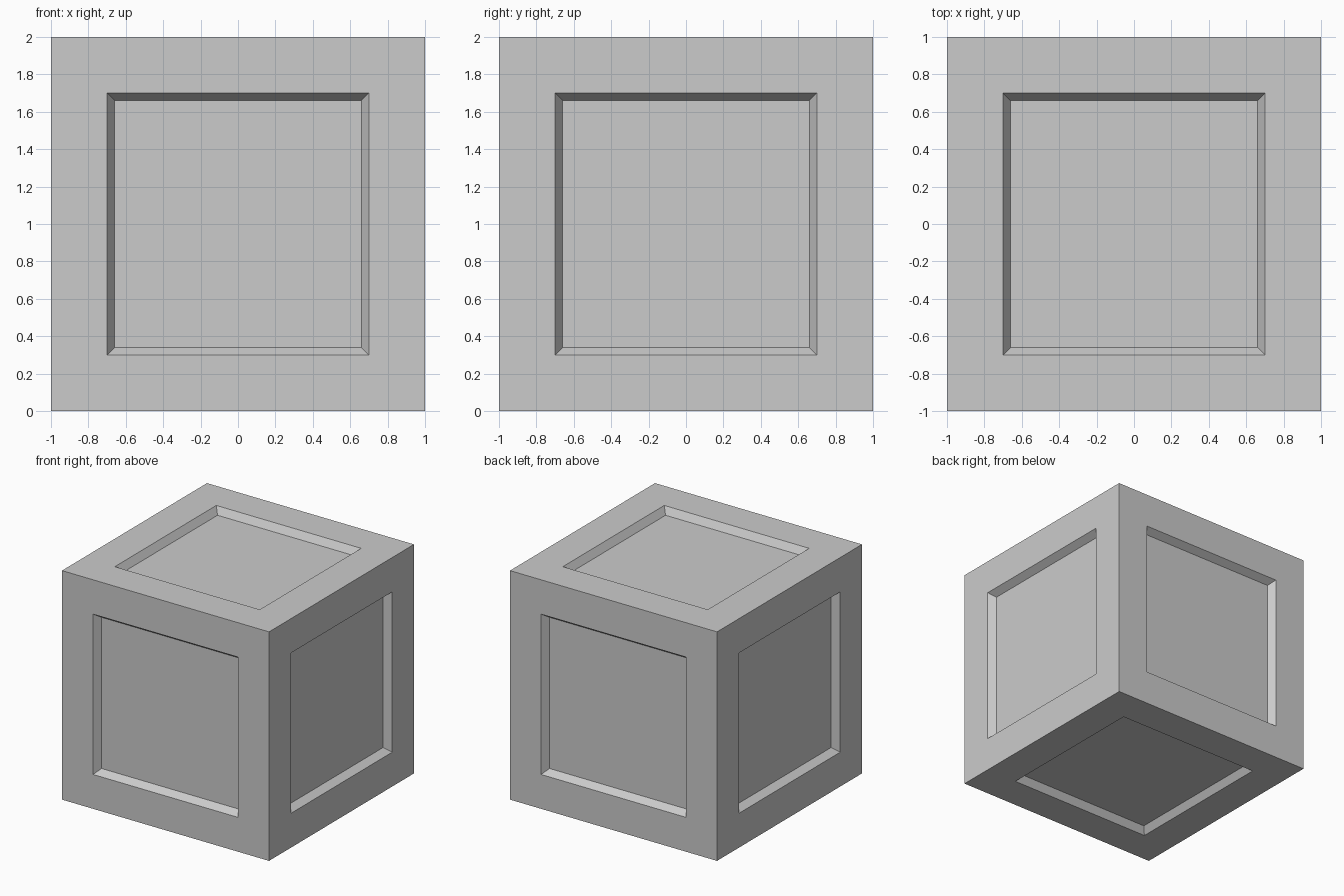
import bpy
import bmesh
from mathutils import Matrix

default_cube = bpy.data.objects.get("Cube")
if default_cube:
    bpy.data.objects.remove(default_cube, do_unlink=True)

SIZE = 2.0
FRAME_WIDTH = 0.3
BEVEL_WIDTH = 0.04
PANEL_DEPTH = 0.06

# Plain grey material
grey = bpy.data.materials.new("plain grey")
grey.use_nodes = True
colour = (0.6, 0.6, 0.6, 1.0)
grey.diffuse_color = colour
for node in grey.node_tree.nodes:
    if node.type == 'BSDF_PRINCIPLED':
        node.inputs["Base Color"].default_value = colour

# Crate body standing on the ground
bm = bmesh.new()
bmesh.ops.create_cube(bm, size=SIZE, matrix=Matrix.Translation((0, 0, SIZE / 2)))
panels = bm.faces[:]

# Flat frame around each side, then a sloped step down to the sunken panel
bmesh.ops.inset_individual(bm, faces=panels, thickness=FRAME_WIDTH, use_even_offset=True)
bmesh.ops.inset_individual(bm, faces=panels, thickness=BEVEL_WIDTH,
                           depth=-PANEL_DEPTH, use_even_offset=True)
bmesh.ops.recalc_face_normals(bm, faces=bm.faces[:])

mesh = bpy.data.meshes.new("panelled_crate")
bm.to_mesh(mesh)
bm.free()
mesh.materials.append(grey)
crate = bpy.data.objects.new("panelled_crate", mesh)
bpy.context.collection.objects.link(crate)
